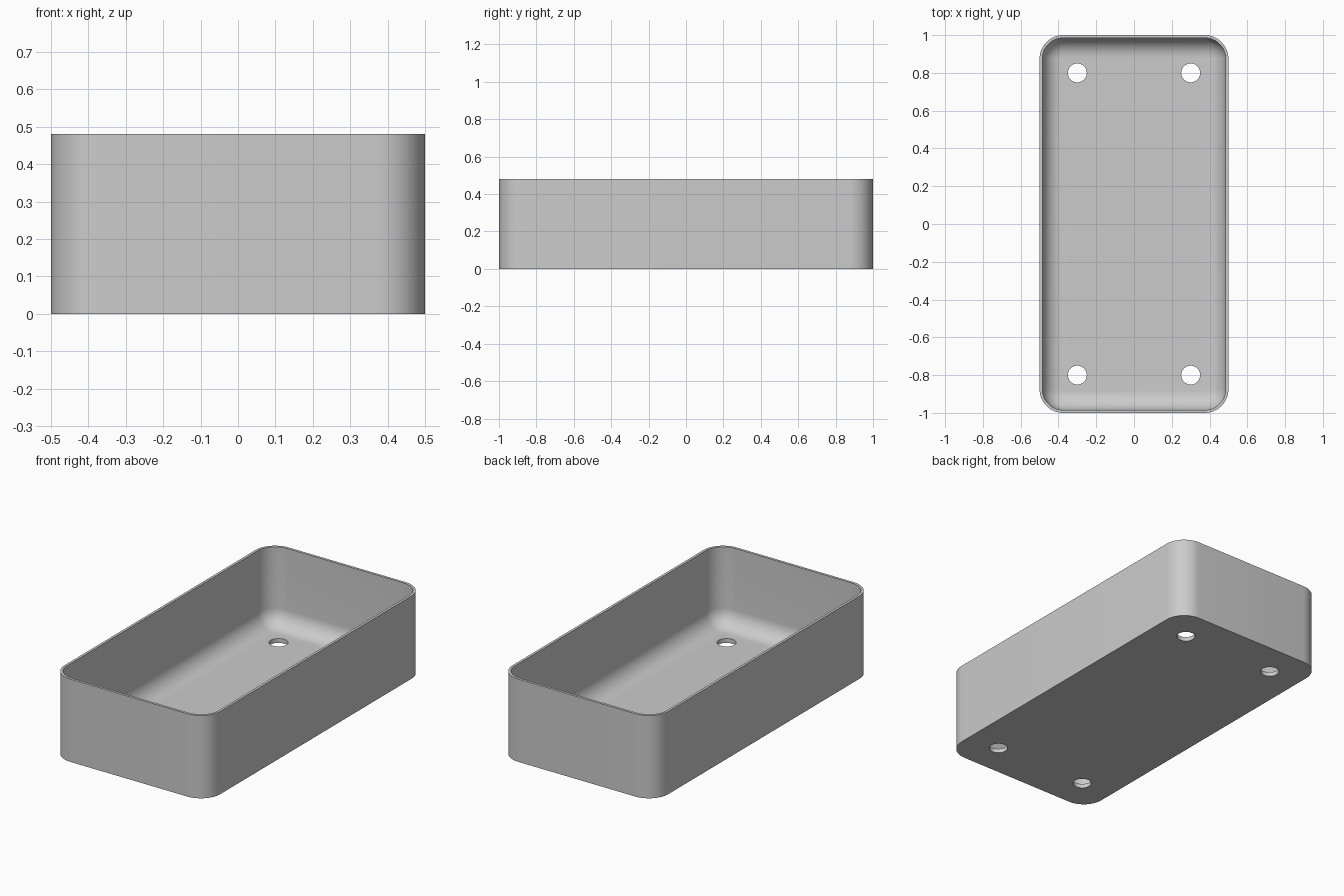
import bpy
import bmesh
from math import sin, cos, pi, radians

if "Cube" in bpy.data.objects:
    bpy.data.objects.remove(bpy.data.objects["Cube"], do_unlink=True)

HALF_X, HALF_Y, HEIGHT = 0.5, 1.0, 0.48
CORNER, WALL, FLOOR, FILLET = 0.125, 0.015, 0.025, 0.1
HOLE_X, HOLE_Y, HOLE_R = 0.3, 0.8, 0.05
STEPS = 12

grey = bpy.data.materials.new("light_grey")
grey.use_nodes = True
colour = (0.6, 0.6, 0.6, 1)
grey.diffuse_color = colour
grey.node_tree.nodes["Principled BSDF"].inputs["Base Color"].default_value = colour


def rounded_ring(bm, inset, z):
    """Ring of vertices around a rounded rectangle, inset from the outer wall."""
    radius = CORNER - inset
    ring = []
    for quarter, (sx, sy) in enumerate([(1, 1), (-1, 1), (-1, -1), (1, -1)]):
        for i in range(STEPS + 1):
            a = (quarter + i / STEPS) * pi / 2
            ring.append(bm.verts.new((sx * (HALF_X - CORNER) + radius * cos(a),
                                      sy * (HALF_Y - CORNER) + radius * sin(a), z)))
    return ring


# Tray shell: outer wall, rim, inner wall, floor fillet
bm = bmesh.new()
sections = [(0, 0), (0, HEIGHT), (WALL, HEIGHT)]
for i in range(STEPS + 1):
    a = i / STEPS * pi / 2
    sections.append((WALL + FILLET * (1 - cos(a)), FLOOR + FILLET * (1 - sin(a))))
rings = [rounded_ring(bm, inset, z) for inset, z in sections]
for low, high in zip(rings, rings[1:]):
    for i in range(len(low)):
        j = (i + 1) % len(low)
        bm.faces.new((low[i], low[j], high[j], high[i]))
bm.faces.new(rings[0][::-1])
bm.faces.new(rings[-1])
bmesh.ops.recalc_face_normals(bm, faces=bm.faces)
mesh = bpy.data.meshes.new("tray")
bm.to_mesh(mesh)
bm.free()
mesh.materials.append(grey)
tray = bpy.data.objects.new("tray", mesh)
bpy.context.collection.objects.link(tray)

# Four drain holes through the floor
for sx in (-1, 1):
    for sy in (-1, 1):
        bpy.ops.mesh.primitive_cylinder_add(vertices=48, radius=HOLE_R, depth=0.2,
                                            location=(sx * HOLE_X, sy * HOLE_Y, 0))
        cutter = bpy.context.object
        cutter.name = "drain_hole_cutter"
        cutter.data.materials.append(grey)
        hole = tray.modifiers.new("drain_hole", "BOOLEAN")
        hole.operation = "DIFFERENCE"
        hole.solver = "EXACT"
        hole.object = cutter
        bpy.context.view_layer.objects.active = tray
        bpy.ops.object.modifier_apply(modifier=hole.name)
        bpy.data.objects.remove(cutter, do_unlink=True)

# Smooth walls with crisp rim and hole edges
bpy.ops.object.select_all(action="DESELECT")
tray.select_set(True)
bpy.context.view_layer.objects.active = tray
bpy.ops.object.shade_smooth_by_angle(angle=radians(30))
